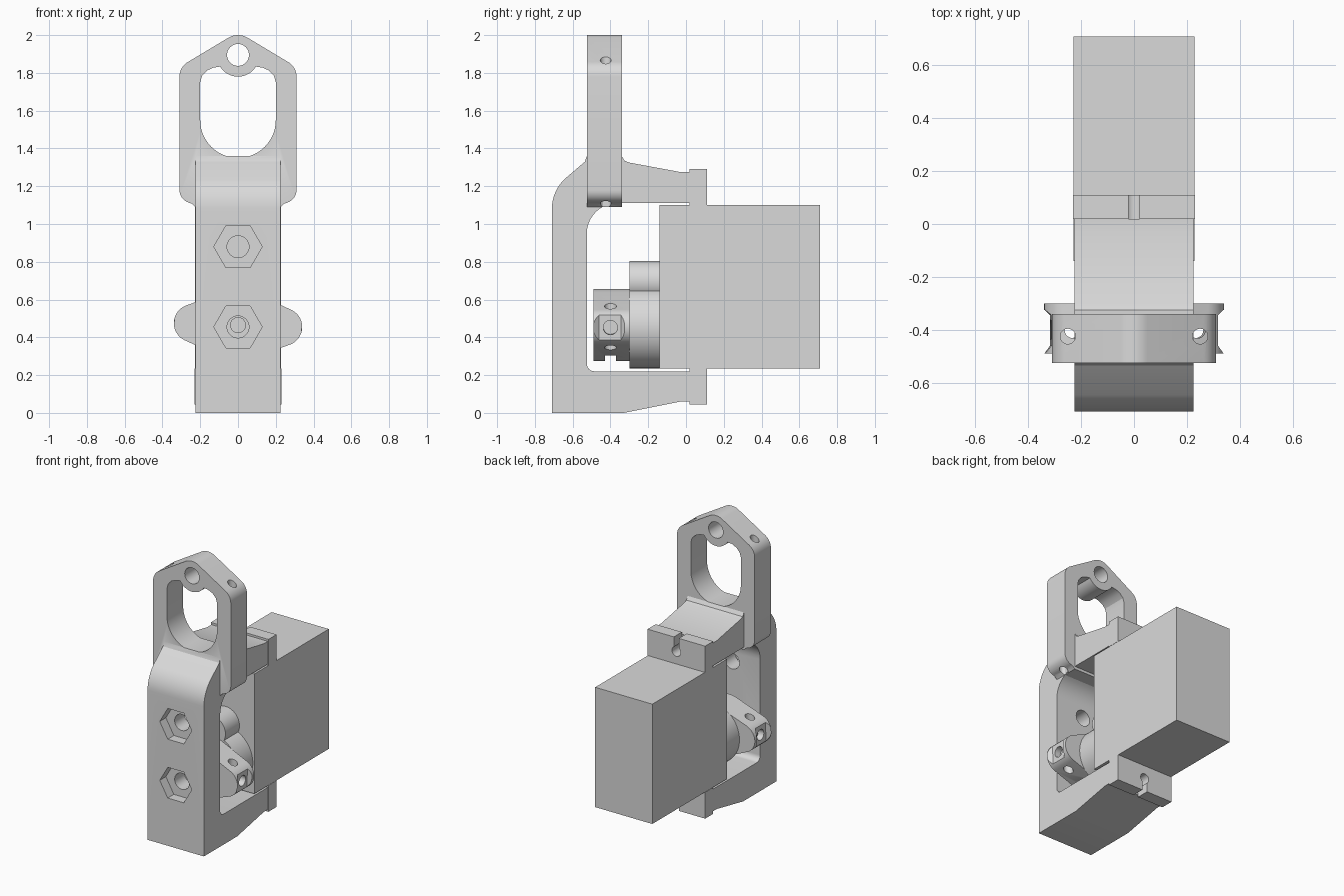
import bpy, bmesh
from math import sin, cos, pi, radians, asin

if "Cube" in bpy.data.objects:
    bpy.data.objects.remove(bpy.data.objects["Cube"], do_unlink=True)

grey = bpy.data.materials.new("light_grey")
grey.use_nodes = True
COLOR = (0.7, 0.7, 0.7, 1)
grey.diffuse_color = COLOR
grey.node_tree.nodes["Principled BSDF"].inputs["Base Color"].default_value = COLOR

PLACE = {"x": lambda a, b, t: (t, a, b),
         "y": lambda a, b, t: (a, t, b),
         "z": lambda a, b, t: (a, b, t)}


def prism(name, pts, axis, lo, hi):
    """Extrude a flat outline along one axis."""
    bm = bmesh.new()
    rings = [[bm.verts.new(PLACE[axis](a, b, t)) for a, b in pts] for t in (lo, hi)]
    n = len(pts)
    bm.faces.new(rings[0])
    bm.faces.new(rings[1])
    for i in range(n):
        j = (i + 1) % n
        bm.faces.new((rings[0][i], rings[0][j], rings[1][j], rings[1][i]))
    bmesh.ops.recalc_face_normals(bm, faces=bm.faces)
    mesh = bpy.data.meshes.new(name)
    bm.to_mesh(mesh)
    bm.free()
    mesh.materials.append(grey)
    ob = bpy.data.objects.new(name, mesh)
    bpy.context.collection.objects.link(ob)
    return ob


def arc(ca, cb, r, start, end, n=16):
    angles = [radians(start + (end - start) * i / n) for i in range(n + 1)]
    return [(ca + r * cos(t), cb + r * sin(t)) for t in angles]


def disc(ca, cb, r, n=32):
    return arc(ca, cb, r, 0, 360 - 360 / n, n - 1)


def rect(a0, b0, a1, b1):
    return [(a0, b0), (a1, b0), (a1, b1), (a0, b1)]


def combine(target, tools, operation):
    for tool in tools:
        tool.hide_render = True
        mod = target.modifiers.new("combine", "BOOLEAN")
        mod.operation = operation
        mod.solver = "EXACT"
        mod.object = tool
        bpy.ops.object.select_all(action="DESELECT")
        bpy.context.view_layer.objects.active = target
        target.select_set(True)
        bpy.ops.object.modifier_apply(modifier=mod.name)
        bpy.data.objects.remove(tool, do_unlink=True)


# C-shaped bracket: side profile with rounded shoulder and inner corners
profile = [(-0.71, 0), (-0.33, 0), (-0.03, 0.06), (0.018, 0.06), (0.018, 0.22)]
profile += arc(-0.485, 0.26, 0.04, 270, 180, 6)
profile += arc(-0.365, 0.95, 0.16, 180, 90, 10)
profile += [(0.018, 1.11), (0.018, 1.275), (-0.03, 1.275), (-0.3, 1.325),
            (-0.325, 1.335), (-0.34, 1.36), (-0.525, 1.36), (-0.535, 1.33)]
profile += arc(-0.49, 1.08, 0.22, 135, 180, 8)
bracket = prism("bracket", profile, "x", -0.225, 0.225)

# Upright loop on top of the bracket
half = [(0.225, 1.09), (0.245, 1.108)] + arc(0.24, 1.18, 0.07, -75, 0, 8)
half += arc(0.22, 1.78, 0.09, 0, 60, 8) + arc(0, 1.9, 0.1, 60, 85, 5)
loop = prism("loop", half + [(-x, z) for x, z in reversed(half)], "y", -0.525, -0.34)

# Large opening with a round boss dipping in at the top
opening = arc(0, 1.55, 0.2, 180, 360, 28)
opening += [(0.2, 1.75), (0.19, 1.785), (0.165, 1.812), (0.13, 1.828)]
opening += arc(0, 1.89, 0.11, -31, -149, 16)
opening += [(-0.13, 1.828), (-0.165, 1.812), (-0.19, 1.785), (-0.2, 1.75)]
cuts = [prism("opening_cutter", opening, "y", -0.6, -0.25),
        prism("eye_cutter", disc(0, 1.895, 0.058), "y", -0.6, -0.25)]
for s in (-1, 1):
    cuts.append(prism("cord_cutter", disc(s * 0.25, -0.425, 0.029, 20), "z", 1.0, 2.1))
combine(loop, cuts, "DIFFERENCE")
combine(bracket, [loop], "UNION")

# Hexagonal nut pockets with bolt holes, and screw holes behind the tabs
cuts = []
for z in (0.88, 0.455):
    cuts.append(prism("nut_cutter", disc(0, z, 0.128, 6), "y", -0.8, -0.64))
    cuts.append(prism("bolt_cutter", disc(0, z, 0.058), "y", -0.8, -0.45))
for z in (0.14, 1.19):
    cuts.append(prism("screw_cutter", disc(0, z, 0.035, 20), "y", -0.15, 0.1))
combine(bracket, cuts, "DIFFERENCE")

# Motor: box body, gear housing and slotted mounting tabs
motor_body = prism("motor_body", rect(-0.228, 0.235, 0.228, 1.10), "y", -0.14, 0.71)
gear_housing = prism("gear_housing", disc(0, 0.453, 0.217, 48), "y", -0.30, -0.14)
combine(gear_housing, [prism("small_housing", disc(0, 0.695, 0.11), "y", -0.30, -0.14)], "UNION")
parts = [bracket, motor_body, gear_housing]
for name, z0, z1, hole, end in (("upper_tab", 1.10, 1.29, 1.19, 1.4),
                                ("lower_tab", 0.045, 0.235, 0.14, -0.1)):
    tab = prism(name, rect(-0.23, z0, 0.23, z1), "y", 0.018, 0.11)
    combine(tab, [prism("hole_cutter", disc(0, hole, 0.035, 20), "y", -0.1, 0.2),
                  prism("slot_cutter", rect(-0.02, min(hole, end), 0.02, max(hole, end)),
                        "y", -0.1, 0.2)], "DIFFERENCE")
    parts.append(tab)

# Two-armed motor horn: hull around a hub and two round tips, slightly turned
HUB_R, TIP_R, REACH, CZ = 0.19, 0.1, 0.24, 0.465
tilt = 90 - asin((HUB_R - TIP_R) / REACH) * 180 / pi
outline = arc(REACH, 0, TIP_R, -tilt, tilt, 18) + arc(0, 0, HUB_R, tilt, 180 - tilt, 10)
outline += arc(-REACH, 0, TIP_R, 180 - tilt, 180 + tilt, 18)
outline += arc(0, 0, HUB_R, 180 + tilt, 360 - tilt, 10)
horn = prism("motor_horn", outline, "y", -0.49, -0.30)
cuts = [prism("groove_cutter", rect(-0.43, -0.25, -0.37, -0.155), "x", -0.4, 0.4),
        prism("spline_cutter", disc(0, 0, 0.04, 20), "y", -0.6, -0.45)]
for s in (-1, 1):
    tip = [(0.4, -0.49), (0.338, -0.49), (0.315, -0.46), (0.315, -0.345),
           (0.338, -0.325), (0.4, -0.325)]
    cuts.append(prism("tip_cutter", [(s * x, y) for x, y in tip], "z", -0.3, 0.3))
    cuts.append(prism("end_cutter", disc(-0.4, 0, 0.038, 20), "x",
                      min(s * 0.27, s * 0.4), max(s * 0.27, s * 0.4)))
    cuts.append(prism("cord_cutter", disc(s * 0.235, -0.4, 0.032, 20), "z", -0.3, 0.3))
combine(horn, cuts, "DIFFERENCE")
horn.rotation_euler.y = radians(2.4)
horn.location.z = CZ
parts.append(horn)

# Smooth the curved walls and keep crisp edges
bpy.ops.object.select_all(action="DESELECT")
for part in parts:
    part.select_set(True)
bpy.context.view_layer.objects.active = bracket
bpy.ops.object.shade_smooth_by_angle(angle=radians(25))
